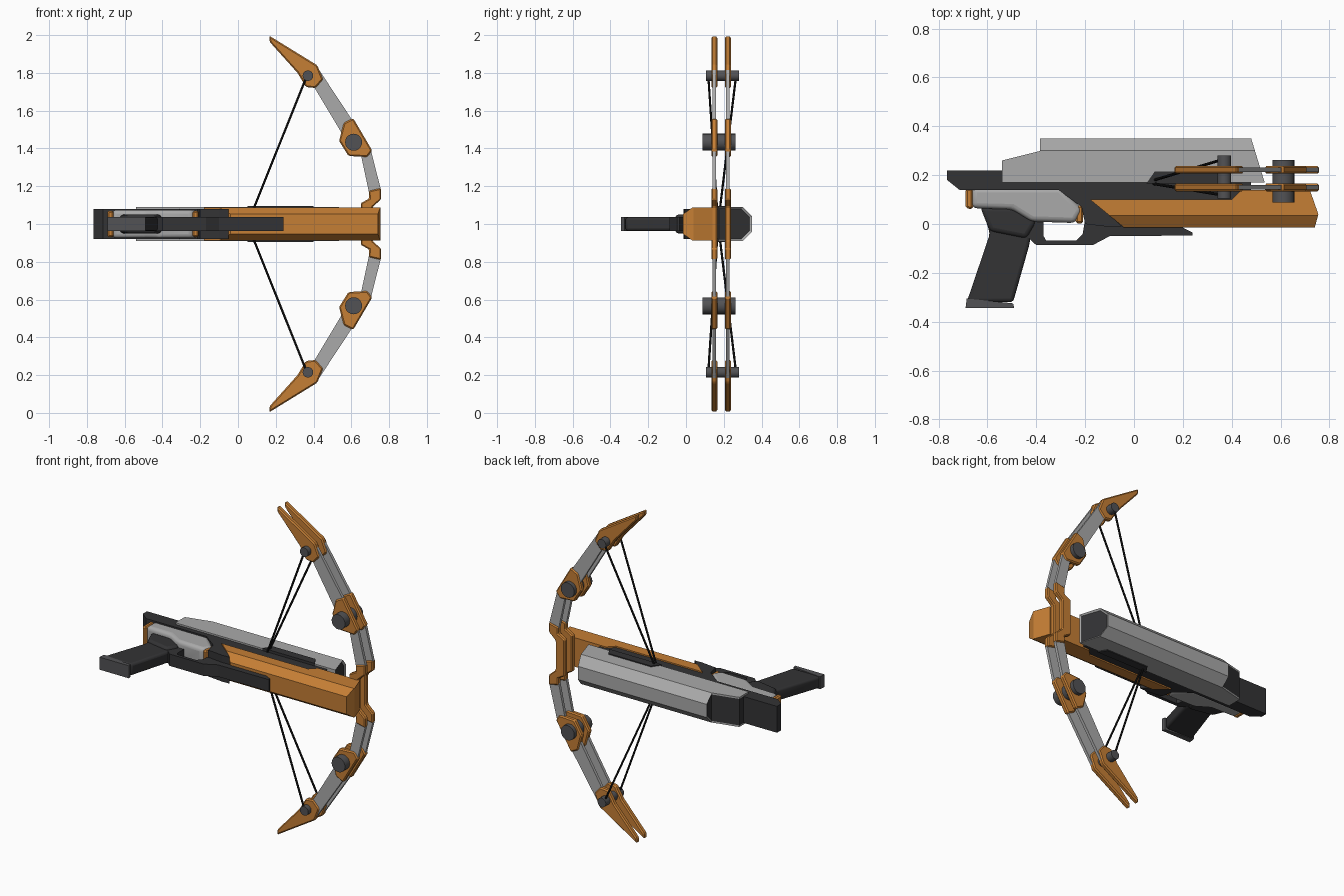
import bpy, bmesh, math
from mathutils import Vector

cube = bpy.data.objects.get("Cube")
if cube:
    bpy.data.objects.remove(cube, do_unlink=True)


def material(name, rgb, rough=0.6):
    m = bpy.data.materials.new(name)
    m.use_nodes = True
    m.diffuse_color = (*rgb, 1)
    node = m.node_tree.nodes["Principled BSDF"]
    node.inputs["Base Color"].default_value = (*rgb, 1)
    node.inputs["Roughness"].default_value = rough
    return m


ORANGE = material("orange", (0.56, 0.21, 0.035))
GREY = material("light_grey", (0.4, 0.4, 0.4))
DARK = material("dark", (0.033, 0.033, 0.035))
STEEL = material("steel", (0.085, 0.085, 0.09))
BLACK = material("string_black", (0.01, 0.01, 0.01))
MID = 1.0  # height of the symmetry plane


def finish(bm, name, mats, bevel=0, segments=1):
    bmesh.ops.recalc_face_normals(bm, faces=bm.faces)
    me = bpy.data.meshes.new(name)
    bm.to_mesh(me)
    bm.free()
    for m in mats:
        me.materials.append(m)
    ob = bpy.data.objects.new(name, me)
    bpy.context.collection.objects.link(ob)
    if bevel:
        mod = ob.modifiers.new("bevel", "BEVEL")
        mod.width, mod.segments = bevel, segments
    if segments > 1:
        smooth(ob)
    return ob


def smooth(ob):
    bpy.ops.object.select_all(action="DESELECT")
    ob.select_set(True)
    bpy.context.view_layer.objects.active = ob
    bpy.ops.object.shade_smooth_by_angle(angle=math.radians(40))


def prism(pts, lo, hi, axis="z"):
    """Extrude an outline along z (outline in xy) or y (outline in xz)."""
    bm = bmesh.new()
    place = (lambda a, b, h: (a, b, h)) if axis == "z" else (lambda a, b, h: (a, h, b))
    low = [bm.verts.new(place(a, b, lo)) for a, b in pts]
    high = [bm.verts.new(place(a, b, hi)) for a, b in pts]
    bm.faces.new(low)
    bm.faces.new(high[::-1])
    for i in range(len(pts)):
        j = (i + 1) % len(pts)
        bm.faces.new((low[i], high[i], high[j], low[j]))
    bmesh.ops.recalc_face_normals(bm, faces=bm.faces)
    return bm


def slab(name, pts, half, mat, bevel=0, segments=1):
    return finish(prism(pts, MID - half, MID + half), name, [mat], bevel, segments)


def chamfer(bm, y, half, ny, nz=1):
    """Slice both long corners off with sloping planes."""
    for s in (-1, 1):
        cut = bmesh.ops.bisect_plane(
            bm, geom=bm.verts[:] + bm.edges[:] + bm.faces[:], dist=1e-5,
            plane_co=(0, y, MID + s * half), plane_no=(0, ny, s * nz), clear_outer=True)
        edges = [e for e in cut["geom_cut"] if isinstance(e, bmesh.types.BMEdge)]
        bmesh.ops.holes_fill(bm, edges=edges)
    bmesh.ops.recalc_face_normals(bm, faces=bm.faces)


def rod(name, a, b, radius, mat, sides):
    a, b = Vector(a), Vector(b)
    bm = bmesh.new()
    bmesh.ops.create_cone(bm, cap_ends=True, segments=sides, radius1=radius,
                          radius2=radius, depth=(b - a).length)
    turn = Vector((0, 0, 1)).rotation_difference(b - a).to_matrix()
    bmesh.ops.rotate(bm, verts=bm.verts, matrix=turn)
    bmesh.ops.translate(bm, verts=bm.verts, vec=(a + b) / 2)
    smooth(finish(bm, name, [mat]))


# Fore stock with chamfered underside
bm = prism([(-0.18, 0.10), (-0.04, -0.015), (0.74, -0.015), (0.755, 0.04),
            (0.72, 0.14), (0.44, 0.14), (0.40, 0.10)], MID - 0.088, MID + 0.088)
chamfer(bm, 0.035, 0.088, -0.7)
finish(bm, "fore_stock", [ORANGE])

# Central rail and tail
slab("rail", [(-0.765, 0.22), (-0.54, 0.22), (-0.54, 0.175), (0.48, 0.175), (0.48, 0.10),
              (-0.16, 0.095), (-0.05, -0.01), (-0.10, -0.012), (-0.20, 0.0),
              (-0.215, 0.07), (-0.31, 0.14), (-0.715, 0.14), (-0.765, 0.18)], 0.08, DARK)

# Top cover with chamfered crown and inset end panel
bm = prism([(-0.385, 0.17), (-0.385, 0.35), (0.48, 0.35), (0.535, 0.17)],
           MID - 0.09, MID + 0.09)
chamfer(bm, 0.30, 0.09, 1)
ends = [f for f in bm.faces if abs(f.normal.x) > 0.7]
for face in ends:
    bmesh.ops.inset_region(bm, faces=[face], thickness=0.012)
    bmesh.ops.translate(bm, verts=face.verts[:], vec=face.normal * -0.008)
    face.material_index = 1
finish(bm, "top_cover", [GREY, DARK])

# Rear block between the cover's side plates
rear = [(-0.54, 0.17), (-0.54, 0.26), (-0.38, 0.30), (-0.38, 0.17)]
slab("rear_block", rear, 0.08, DARK)
for label, s in (("left", 1), ("right", -1)):
    z = MID + s * 0.085
    finish(prism(rear, z - 0.005, z + 0.005), "cover_plate_" + label, [GREY])
slab("side_panel", [(0.05, 0.165), (0.085, 0.215), (0.37, 0.215), (0.40, 0.165)],
     0.096, DARK)

# Rounded receiver and its end caps
slab("receiver", [(-0.665, 0.15), (-0.665, 0.065), (-0.50, 0.06), (-0.42, 0.01),
                  (-0.24, 0.004), (-0.21, 0.06), (-0.30, 0.15)], 0.075, GREY, 0.022, 4)
slab("receiver_rear_cap", [(-0.69, 0.145), (-0.69, 0.065), (-0.66, 0.06), (-0.66, 0.145)],
     0.07, ORANGE, 0.008)
slab("receiver_front_cap", [(-0.24, 0.075), (-0.24, 0.003), (-0.208, 0.003),
                            (-0.208, 0.075)], 0.068, ORANGE, 0.008)

# Pistol grip and base cap
slab("grip_collar", [(-0.63, 0.07), (-0.59, -0.03), (-0.44, -0.06), (-0.40, 0.01),
                     (-0.48, 0.07)], 0.05, DARK, 0.018, 3)
slab("grip", [(-0.62, 0.06), (-0.59, -0.04), (-0.685, -0.32), (-0.495, -0.32),
              (-0.43, -0.09), (-0.41, 0.02)], 0.036, DARK, 0.014, 3)
slab("grip_base", [(-0.69, -0.345), (-0.685, -0.305), (-0.495, -0.325), (-0.49, -0.345)],
     0.038, STEEL)

# Trigger guard running into the underside bar
slab("trigger_guard", [(-0.45, 0.02), (-0.44, -0.05), (-0.40, -0.087), (-0.17, -0.087),
                       (-0.10, -0.05), (0.24, -0.047), (0.24, -0.035), (0.19, -0.01),
                       (-0.20, 0.02), (-0.21, -0.04), (-0.235, -0.067), (-0.36, -0.067),
                       (-0.37, -0.05), (-0.37, 0.02)], 0.036, DARK)

# Limb outlines for one half, in x and height
LIMB = {
    "limb_tip": (ORANGE, 0.016, [(0.165, 1.997), (0.42, 1.84), (0.45, 1.765), (0.41, 1.72),
                                 (0.36, 1.725), (0.315, 1.80), (0.167, 1.965)]),
    "outer_limb": (GREY, 0.009, [(0.42, 1.83), (0.605, 1.55), (0.55, 1.48), (0.40, 1.73)]),
    "limb_joint": (ORANGE, 0.016, [(0.61, 1.56), (0.71, 1.39), (0.685, 1.355),
                                   (0.585, 1.36), (0.535, 1.44), (0.56, 1.535)]),
    "inner_limb": (GREY, 0.009, [(0.705, 1.385), (0.757, 1.18), (0.695, 1.16),
                                 (0.65, 1.37)]),
}
LAYERS = {"lower": 0.15, "upper": 0.222}
HALVES = {"left": 1, "right": -1}

for layer, y in LAYERS.items():
    for side, s in HALVES.items():
        for part, (mat, half, pts) in LIMB.items():
            outline = [(x, MID + s * (z - MID)) for x, z in pts]
            finish(prism(outline, y - half, y + half, "y"), f"{part}_{layer}_{side}",
                   [mat], 0.007 if mat == ORANGE else 0)
    # Riser joining the two halves
    arm = [(0.65, 0.11), (0.695, 0.135), (0.693, 0.175), (0.757, 0.19),
           (0.757, 0.13), (0.712, 0.09)]
    riser = [(x, MID + z) for x, z in arm] + [(x, MID - z) for x, z in arm[::-1]]
    finish(prism(riser, y - 0.016, y + 0.016, "y"), "riser_" + layer, [ORANGE], 0.006)

# Pivot bolts and strings
for side, s in HALVES.items():
    tip, joint = MID + s * 0.785, MID + s * 0.433
    rod("tip_bolt_" + side, (0.37, 0.105, tip), (0.37, 0.28, tip), 0.028, STEEL, 16)
    rod("joint_bolt_" + side, (0.612, 0.088, joint), (0.612, 0.262, joint), 0.045, STEEL, 20)
    for layer, y in (("lower", 0.118), ("upper", 0.265)):
        rod(f"string_{layer}_{side}", (0.365, y, tip), (0.05, 0.17, MID), 0.006, BLACK, 8)
